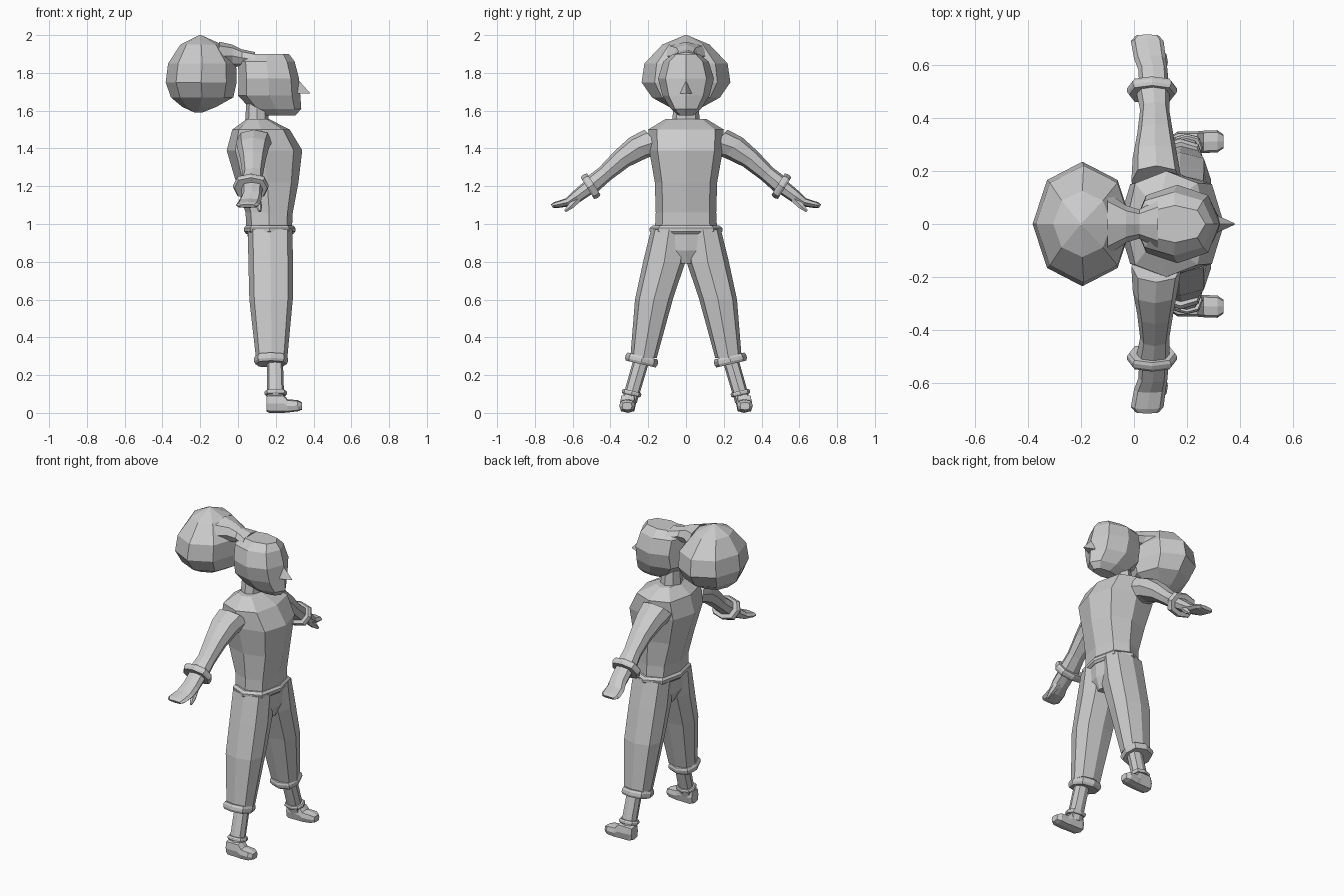
import bpy, bmesh
from math import sin, cos, pi, radians
from mathutils import Vector, Euler


def loft(name, rings, n=8, tilt=0, along_x=False, square=1.0, mirror=False):
    """Skin rings (x, y, z, half_a, half_b). Rings lie flat unless tilted about x or stood along x."""
    rot = Euler((radians(tilt), radians(-90) if along_x else 0, 0)).to_matrix()
    bm = bmesh.new()
    loops = []
    for x, y, z, a, b in rings:
        loop = []
        for i in range(n):
            c, s = cos(2 * pi * i / n), sin(2 * pi * i / n)
            u = abs(c) ** square * (1 if c > 0 else -1)
            v = abs(s) ** square * (1 if s > 0 else -1)
            loop.append(bm.verts.new(Vector((x, y, z)) + rot @ Vector((a * u, b * v, 0))))
        loops.append(loop)
    for lo, hi in zip(loops, loops[1:]):
        for i in range(n):
            j = (i + 1) % n
            bm.faces.new((lo[i], lo[j], hi[j], hi[i]))
    bm.faces.new(loops[0])
    bm.faces.new(loops[-1])
    bmesh.ops.recalc_face_normals(bm, faces=bm.faces)
    me = bpy.data.meshes.new(name)
    bm.to_mesh(me)
    bm.free()
    ob = bpy.data.objects.new(name, me)
    bpy.context.collection.objects.link(ob)
    if mirror:
        m = ob.modifiers.new("Mirror", 'MIRROR')
        m.use_axis = (False, True, False)
        m.use_mirror_merge = False
    return ob


def band(name, centre, a, b, half, tilt=0, mirror=False):
    """Short bulging ring such as a belt or cuff."""
    d = Vector((0, -sin(radians(tilt)), cos(radians(tilt))))
    rings = [(*(Vector(centre) + d * half * k), a * s, b * s) for k, s in ((-1, .92), (-.4, 1), (.4, 1), (1, .92))]
    return loft(name, rings, tilt=tilt, square=.8, mirror=mirror)


# Head, nose and neck
loft("head", [(.22, 0, 1.575, .085, .04), (.2, 0, 1.61, .135, .08), (.165, 0, 1.68, .165, .125),
              (.163, 0, 1.77, .16, .148), (.15, 0, 1.86, .15, .12), (.155, 0, 1.9, .115, .07)], square=.9)
loft("nose", [(.29, 0, 1.725, .07, .05), (.38, 0, 1.692, .003, .003)], n=3, along_x=True)
loft("neck", [(.1, 0, 1.5, .065, .08), (.1, 0, 1.66, .055, .06)])

# Large hair bun and the gathered hair joining it to the head
loft("hair_bun", [(-.21, 0, 1.59, .02, .02), (-.205, 0, 1.62, .09, .09), (-.19, 0, 1.67, .165, .18),
                  (-.195, 0, 1.75, .188, .235), (-.19, 0, 1.85, .18, .22),
                  (-.195, 0, 1.95, .11, .125), (-.2, 0, 2.0, .005, .005)])
loft("hair_tie", [(-.1, 0, 1.89, .075, .12), (-.03, 0, 1.89, .06, .07),
                  (.02, 0, 1.88, .045, .055), (.09, 0, 1.87, .04, .09)], along_x=True)

# Torso, from the waist up to the base of the neck
loft("torso", [(.165, 0, .96, .12, .165), (.165, 0, 1.06, .125, .16), (.155, 0, 1.22, .165, .165),
               (.14, 0, 1.39, .2, .195), (.122, 0, 1.5, .152, .2), (.105, 0, 1.555, .06, .11)], square=.75)

# Trousers: seat and tapering legs
loft("trouser_seat", [(.175, 0, .79, .085, .07), (.17, 0, .86, .115, .15), (.17, 0, .97, .12, .17)], square=.75)
loft("trouser_leg", [(.17, .09, .97, .118, .095), (.173, .115, .8, .118, .112), (.175, .17, .6, .115, .1),
                     (.178, .225, .29, .083, .07)], square=.75, mirror=True)
band("belt", (.168, 0, .97), .136, .192, .022)
band("trouser_cuff", (.175, .235, .28), .09, .088, .022, tilt=13, mirror=True)

# Ankles, sock bands and shoes
loft("ankle", [(.195, .23, .3, .042, .042), (.2, .3, .06, .045, .04)], tilt=13, square=.8, mirror=True)
band("sock_band", (.2, .288, .105), .06, .052, .012, tilt=13, mirror=True)
loft("shoe", [(.15, .305, .05, .042, .034), (.165, .307, .05, .05, .042), (.24, .308, .05, .05, .042),
              (.262, .31, .037, .035, .042), (.315, .312, .038, .03, .042), (.338, .312, .036, .02, .026)],
     along_x=True, square=.6, mirror=True)

# Sleeves and their cuffs
loft("sleeve", [(.085, .16, 1.435, .095, .088), (.08, .25, 1.405, .085, .072), (.08, .34, 1.345, .068, .056),
                (.078, .43, 1.265, .055, .045), (.07, .515, 1.195, .065, .05)], tilt=47, square=.85, mirror=True)
band("sleeve_cuff", (.068, .505, 1.2), .094, .072, .02, tilt=58, mirror=True)

# Hands with thumbs
loft("hand", [(.075, .5, 1.205, .055, .04), (.072, .58, 1.145, .055, .034), (.06, .625, 1.115, .06, .024),
              (.05, .69, 1.1, .062, .018), (.05, .71, 1.095, .045, .01)], tilt=60, square=.8, mirror=True)
loft("thumb", [(.1, .57, 1.135, .02, .022), (.11, .61, 1.095, .018, .018), (.115, .64, 1.068, .008, .008)],
     n=6, tilt=47, mirror=True)
